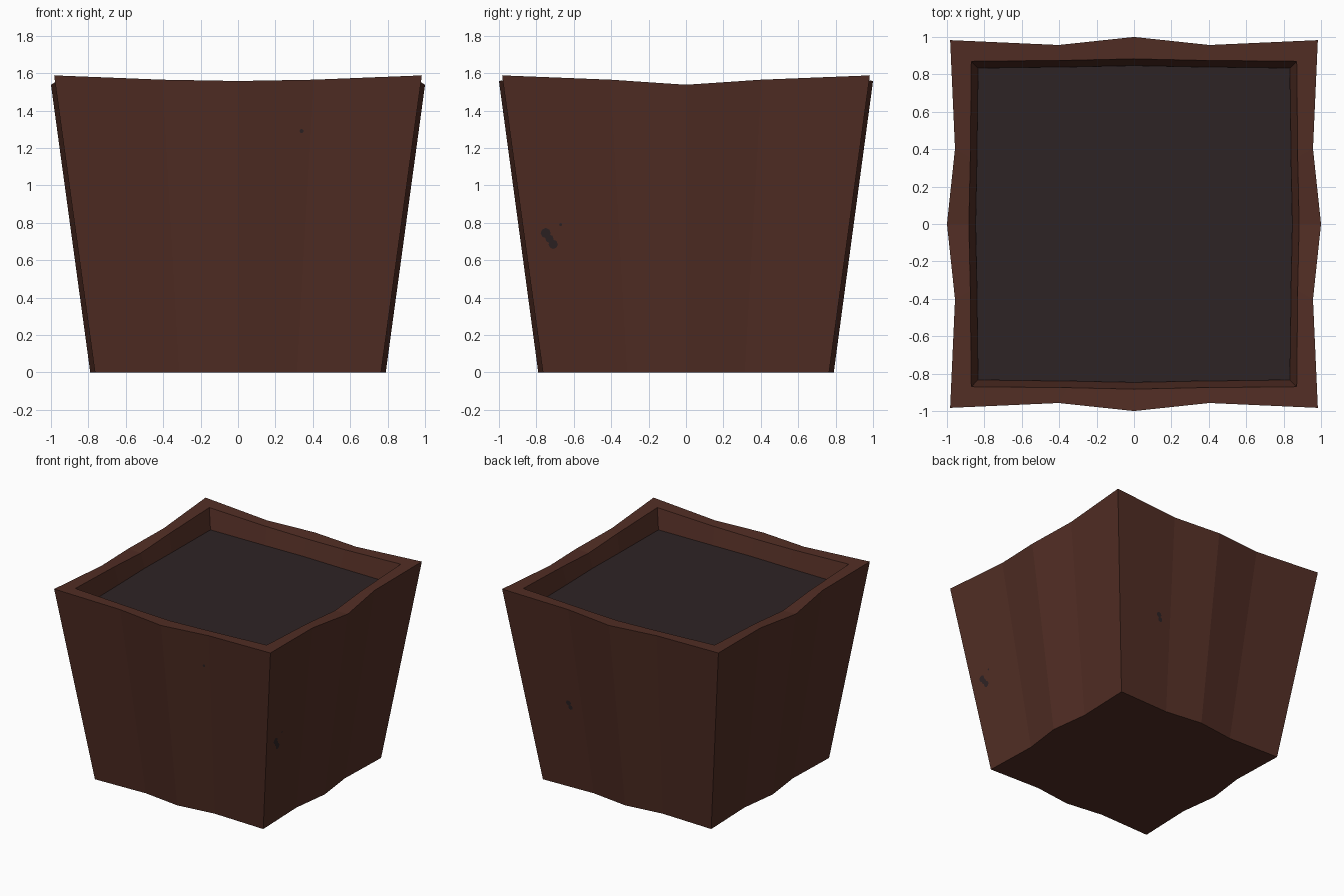
import bpy, bmesh, math
from mathutils import Vector, Matrix

if "Cube" in bpy.data.objects:
    bpy.data.objects.remove(bpy.data.objects["Cube"])


def material(name, rgb):
    m = bpy.data.materials.new(name)
    m.diffuse_color = (*rgb, 1)
    m.use_nodes = True
    m.node_tree.nodes["Principled BSDF"].inputs["Base Color"].default_value = m.diffuse_color
    return m


brown = material("brown wood", (0.084, 0.027, 0.018))
soil_mat = material("dark soil", (0.027, 0.017, 0.018))


def ring(bm, corner, quarter, middle, z_corner, z_quarter, z_mid):
    """Wavy square loop: four sides, each with corner, quarter, middle, quarter.
    z_mid holds the height at the middle of front/back and of left/right."""
    verts = []
    for i in range(4):
        rot = Matrix.Rotation(i * math.pi / 2, 3, 'Z')
        q = 0.41 * corner
        for x, d, z in ((-corner, corner, z_corner), (-q, quarter, z_quarter),
                        (0, middle, z_mid[i % 2]), (q, quarter, z_quarter)):
            verts.append(bm.verts.new(rot @ Vector((x, -d, z))))
    return verts


def bridge(bm, a, b):
    n = len(a)
    for i in range(n):
        j = (i + 1) % n
        bm.faces.new((a[i], a[j], b[j], b[i]))


def finish(bm, name, mat):
    me = bpy.data.meshes.new(name)
    bm.to_mesh(me)
    bm.free()
    me.materials.append(mat)
    ob = bpy.data.objects.new(name, me)
    bpy.context.collection.objects.link(ob)
    return ob


# Planter box: closed bottom, tapered wall, rim, inner wall
bm = bmesh.new()
bottom = ring(bm, 0.765, 0.75, 0.79, 0, 0, (0, 0))
top = ring(bm, 0.983, 0.957, 1.0, 1.588, 1.565, (1.558, 1.538))
lip = ring(bm, 0.87, 0.875, 0.883, 1.58, 1.56, (1.552, 1.535))
inner = ring(bm, 0.832, 0.838, 0.845, 1.40, 1.40, (1.40, 1.40))
bm.faces.new(bottom[::-1])
for a, b in ((bottom, top), (top, lip), (lip, inner)):
    bridge(bm, a, b)
finish(bm, "planter_box", brown)

# Soil surface
bm = bmesh.new()
bm.faces.new(ring(bm, 0.834, 0.84, 0.847, 1.42, 1.42, (1.42, 1.42)))
finish(bm, "soil", soil_mat)


# Small dark knots lying on the walls
def knot(name, turn, blobs):
    bm = bmesh.new()
    rot = Matrix.Rotation(turn, 3, 'Z')
    for along, z, r in blobs:
        t = z / 1.588
        mid, quarter = 0.79 + 0.21 * t, 0.75 + 0.207 * t
        corner = 0.765 + 0.218 * t
        vs = []
        for k in range(8):
            a = k * math.pi / 4
            x, zz = along + r * math.cos(a), z + r * math.sin(a)
            q = 0.41 * corner
            u = abs(x)
            if u < q:
                d = mid + (quarter - mid) * u / q
            else:
                d = quarter + (corner - quarter) * (u - q) / (corner - q)
            d += 0.133 * (zz - z) + 0.004
            vs.append(bm.verts.new(rot @ Vector((x, -d, zz))))
        bm.faces.new(vs)
    finish(bm, name, soil_mat)


knot("right_knot", math.pi / 2, ((-0.75, 0.745, 0.027), (-0.73, 0.715, 0.022),
                                 (-0.71, 0.685, 0.025), (-0.67, 0.79, 0.008)))
knot("back_knot", math.pi, ((-0.47, 0.74, 0.022), (-0.455, 0.705, 0.02)))
knot("front_knot", 0, ((0.34, 1.29, 0.011),))
